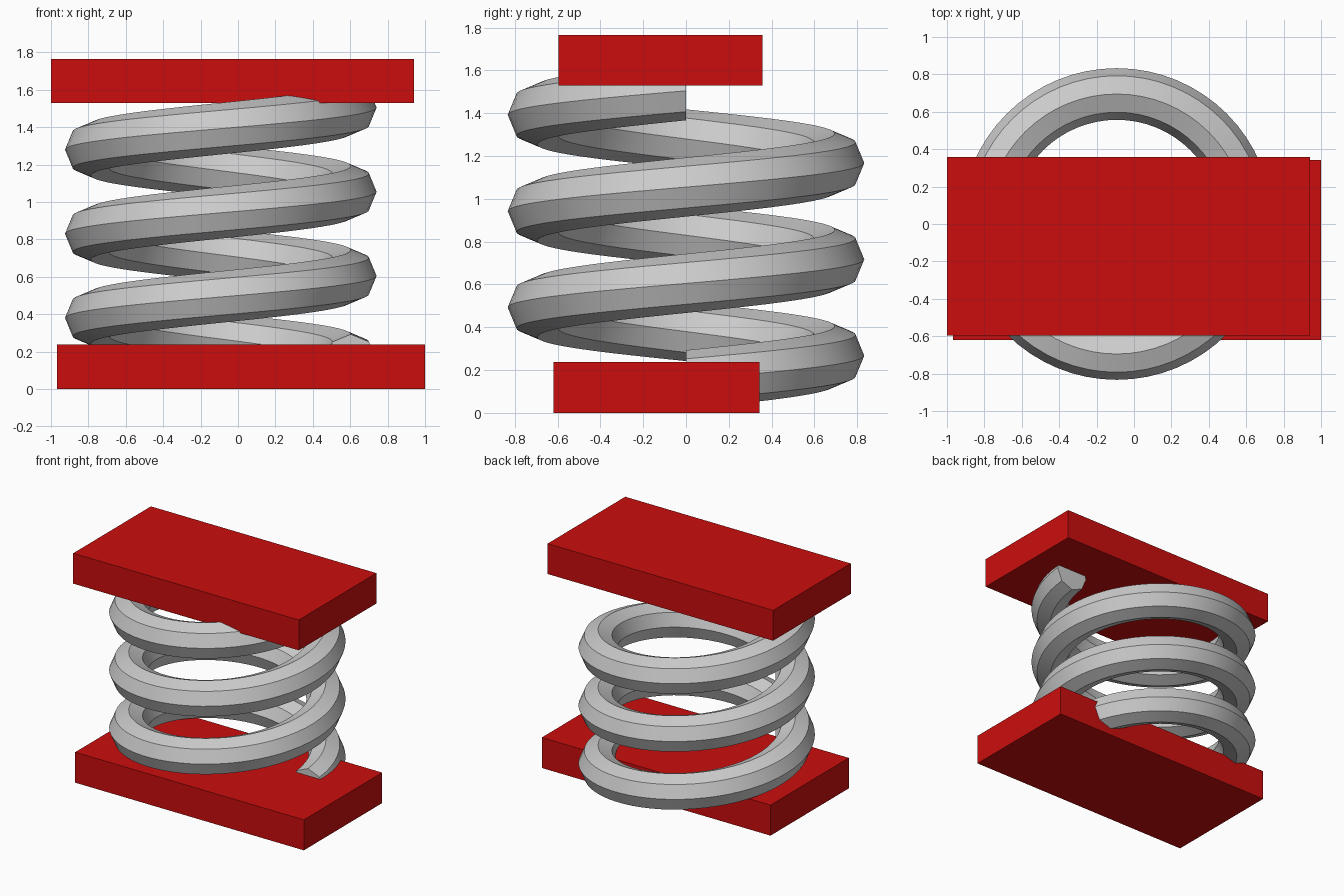
import bpy, bmesh
from math import sin, cos, pi, radians

if "Cube" in bpy.data.objects:
    bpy.data.objects.remove(bpy.data.objects["Cube"])

red = bpy.data.materials.new("red")
red.diffuse_color = (0.6, 0.004, 0.004, 1)
red.use_nodes = True
red.node_tree.nodes["Principled BSDF"].inputs["Base Color"].default_value = red.diffuse_color


def plate(name, lo, hi):
    bpy.ops.mesh.primitive_cube_add(size=1, location=[(a + b) / 2 for a, b in zip(lo, hi)])
    ob = bpy.context.object
    ob.name = name
    ob.scale = [b - a for a, b in zip(lo, hi)]
    bpy.ops.object.transform_apply(location=False, rotation=False, scale=True)
    ob.data.materials.append(red)


# End plates, slightly offset from each other
plate("bottom_plate", (-0.967, -0.619, 0), (1.0, 0.343, 0.237))
plate("top_plate", (-1.0, -0.596, 1.53), (0.94, 0.358, 1.766))

# Coil spring: octagonal section swept through three turns, capped ends
COIL_R, WIRE_R, PITCH, TURNS, STEPS, SIDES = 0.695, 0.138, 0.45, 3, 64, 8
bm = bmesh.new()
rings = []
for i in range(TURNS * STEPS + 1):
    a = 2 * pi * i / STEPS
    z = 0.155 + PITCH * i / STEPS
    ring = []
    for k in range(SIDES):
        t = 2 * pi * k / SIDES
        r = COIL_R + WIRE_R * cos(t)
        ring.append(bm.verts.new((r * cos(a), r * sin(a), z + WIRE_R * sin(t))))
    rings.append(ring)
for p, q in zip(rings, rings[1:]):
    for k in range(SIDES):
        n = (k + 1) % SIDES
        bm.faces.new((p[k], p[n], q[n], q[k]))
bm.faces.new(rings[0])
bm.faces.new(rings[-1])
bmesh.ops.recalc_face_normals(bm, faces=bm.faces)
mesh = bpy.data.meshes.new("coil_spring")
bm.to_mesh(mesh)
bm.free()
spring = bpy.data.objects.new("coil_spring", mesh)
spring.location.x = -0.092
bpy.context.collection.objects.link(spring)
bpy.ops.object.select_all(action='DESELECT')
spring.select_set(True)
bpy.context.view_layer.objects.active = spring
bpy.ops.object.shade_smooth_by_angle(angle=radians(30))
